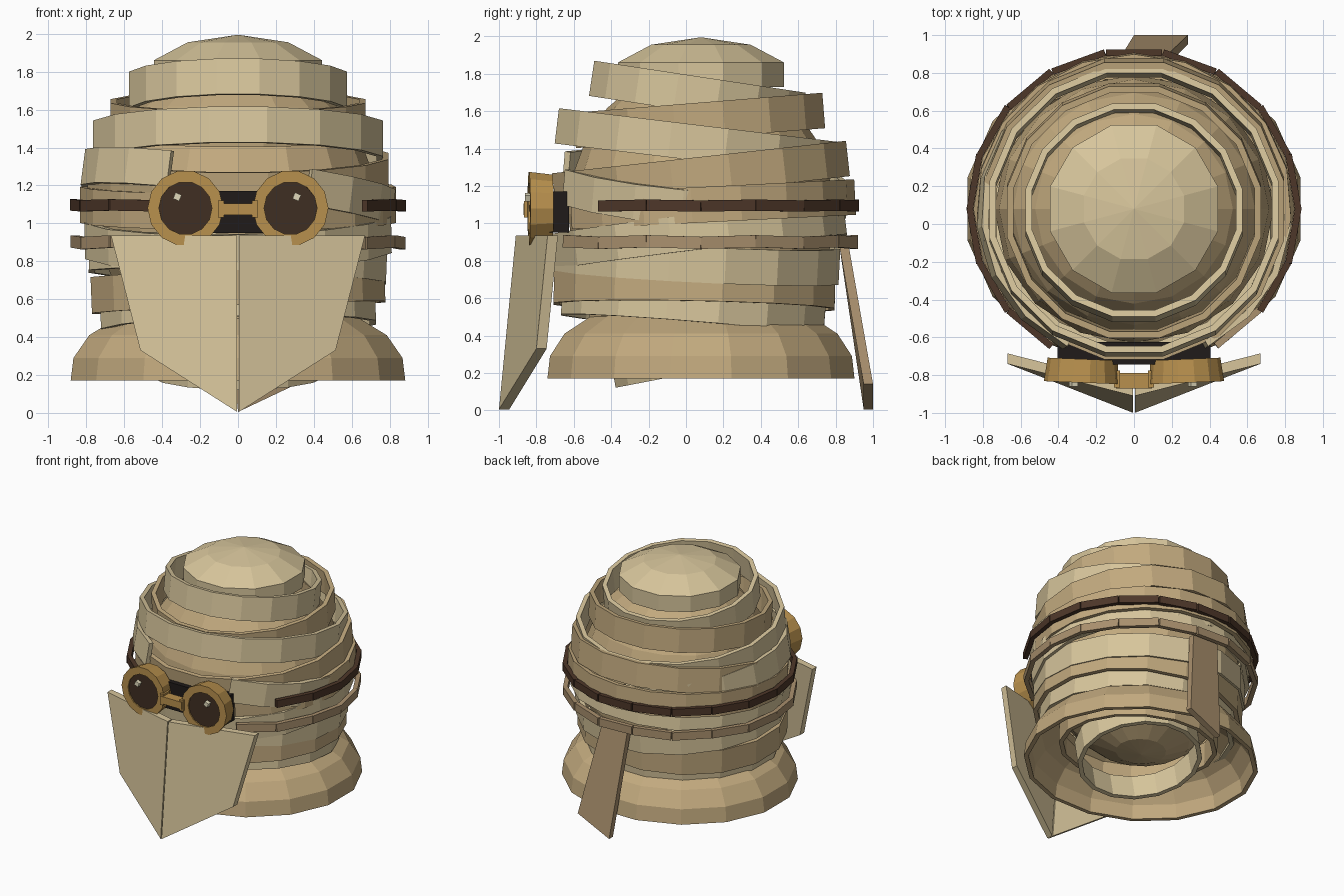
import bpy, bmesh
from math import sin, cos, pi, radians
from mathutils import Matrix

if "Cube" in bpy.data.objects:
    bpy.data.objects.remove(bpy.data.objects["Cube"])

CY = 0.08  # centre of the head in y


def mat(name, col):
    m = bpy.data.materials.new(name)
    m.diffuse_color = (*col, 1)
    m.use_nodes = True
    m.node_tree.nodes["Principled BSDF"].inputs["Base Color"].default_value = m.diffuse_color
    return m


LIGHT = mat("light_cloth", (0.68, 0.56, 0.33))
TAN = mat("tan_cloth", (0.54, 0.40, 0.21))
BELT = mat("belt_cloth", (0.40, 0.28, 0.155))
LEATHER = mat("leather", (0.075, 0.038, 0.022))
BRASS = mat("brass", (0.48, 0.28, 0.075))
LENS = mat("lens", (0.05, 0.028, 0.016))
BLACK = mat("black_pad", (0.014, 0.011, 0.010))
GLINT = mat("glint", (0.75, 0.70, 0.50))


def make(name, bm, material, loc=(0, 0, 0), rot=(0, 0, 0)):
    bmesh.ops.recalc_face_normals(bm, faces=bm.faces)
    me = bpy.data.meshes.new(name)
    bm.to_mesh(me)
    bm.free()
    me.materials.append(material)
    ob = bpy.data.objects.new(name, me)
    ob.location, ob.rotation_euler = loc, rot
    bpy.context.collection.objects.link(ob)
    return ob


def lathe(name, profile, n, material, loc, rot=(0, 0, 0), sy=1.0, closed=True, gap=0.0):
    """Sweep an (r, z) profile round z; gap leaves an opening facing -y."""
    bm = bmesh.new()
    steps = n + 1 if gap else n
    rows = []
    for i in range(steps):
        a = -pi / 2 + gap + (2 * pi - 2 * gap) * i / n
        if not gap:
            a += pi / n
        rows.append([bm.verts.new((r * cos(a), r * sin(a) * sy, z)) for r, z in profile])
    k = len(profile)
    for i in range(n):
        p, q = rows[i], rows[(i + 1) % steps]
        for j in range(k if closed else k - 1):
            bm.faces.new((p[j], q[j], q[(j + 1) % k], p[(j + 1) % k]))
    if gap and closed:
        bm.faces.new(rows[0])
        bm.faces.new(rows[-1])
    bmesh.ops.remove_doubles(bm, verts=bm.verts, dist=1e-5)
    return make(name, bm, material, loc, rot)


def box(name, size, material, loc, rot=(0, 0, 0)):
    bm = bmesh.new()
    bmesh.ops.create_cube(bm, size=1, matrix=Matrix.Diagonal((*size, 1)))
    return make(name, bm, material, loc, rot)


def slab(name, points, thick, material):
    """Flat sheet given thickness towards +y."""
    bm = bmesh.new()
    front = [bm.verts.new(p) for p in points]
    back = [bm.verts.new((x, y + thick, z)) for x, y, z in points]
    bm.faces.new(front)
    bm.faces.new(back[::-1])
    for i in range(len(points)):
        j = (i + 1) % len(points)
        bm.faces.new((front[i], back[i], back[j], front[j]))
    return make(name, bm, material)


# Inner head form under the wraps
bm = bmesh.new()
bmesh.ops.create_uvsphere(bm, u_segments=16, v_segments=12, radius=1,
                          matrix=Matrix.Diagonal((0.74, 0.71, 0.80, 1)))
make("head_core", bm, TAN, (0, CY, 1.05))

# Domed cap
lathe("cap", [(0, 1.73), (0.46, 1.73), (0.46, 1.86), (0.275, 1.955), (0, 1.995)],
      12, LIGHT, (0, CY, 0), closed=False)

# Wrapped cloth bands: radius, y centre, height, slope (front up), roll, colour, front gap
bands = [
    (0.475, 0.05, 0.30, -0.19, 0.00, LIGHT, 0),
    (0.60, 0.05, 0.42, 0.08, 0.03, TAN, 0),
    (0.74, 0.04, 0.55, 0.08, -0.03, LIGHT, 0),
    (0.79, 0.045, 0.65, 0.02, -0.04, TAN, 0),
    (0.80, 0.06, 0.81, 0.05, 0.04, LIGHT, 0),
    (0.825, 0.07, 0.94, -0.12, -0.02, LIGHT, 0),
    (0.835, 0.095, 1.10, -0.05, 0.00, TAN, 0.5),
    (0.83, 0.06, 1.185, 0.08, 0.13, LIGHT, 0.47),
    (0.81, 0.08, 1.26, -0.11, 0.00, TAN, 0),
    (0.78, 0.065, 1.43, 0.12, 0.00, LIGHT, 0),
    (0.685, 0.07, 1.55, -0.08, 0.00, TAN, 0),
    (0.585, 0.06, 1.69, 0.15, 0.00, LIGHT, 0),
]
for i, (r, cy, z, pitch, roll, m, gap) in enumerate(bands):
    lathe(f"wrap_band_{i + 1}", [(r - 0.035, -0.095), (r, -0.095), (r, 0.095), (r - 0.035, 0.095)],
          16, m, (0, cy, z), (-pitch, roll, 0), 0.97 if z < 1.2 else 0.995, gap=gap)

# Flared collar
lathe("collar", [(0.90, 0.17), (0.885, 0.29), (0.80, 0.41), (0.60, 0.53), (0.57, 0.51),
                 (0.77, 0.39), (0.85, 0.28), (0.865, 0.17)], 16, TAN, (0, CY, 0), sy=0.93)


# Segmented straps running round the back of the head, centred on the back
def strap(name, r, z, height, material, tilt, last):
    bm = bmesh.new()
    for k in range(-7, last + 1):
        a = radians(20 * k)
        m = (Matrix.Translation((r * sin(a), CY + r * 0.965 * cos(a), z)) @ Matrix.Rotation(-a, 4, "Z")
             @ Matrix.Rotation(tilt * (-1) ** k, 4, "Y") @ Matrix.Diagonal((0.295, 0.035, height, 1)))
        bmesh.ops.create_cube(bm, size=1, matrix=m)
    make(name, bm, material)


strap("goggle_strap", 0.857, 1.095, 0.06, LEATHER, 0.015, 6)
strap("mask_strap", 0.853, 0.90, 0.065, BELT, 0.03, 7)

# Face mask: two halves meeting at a centre ridge
for side, s in (("left", -1), ("right", 1)):
    slab(f"mask_{side}", [(s * 0.004, -0.91, 0.935), (s * 0.67, -0.74, 0.935),
                          (s * 0.515, -0.80, 0.33), (s * 0.004, -1.0, 0.005)], 0.055, LIGHT)

# Loose cloth tail at the back
slab("cloth_tail", [(-0.08, 0.82, 0.88), (0.15, 0.82, 0.88), (0.285, 0.95, 0.14), (0.0, 0.95, 0.005)],
     0.05, BELT)

# Goggles
box("goggle_pad", (0.81, 0.12, 0.22), BLACK, (0, -0.685, 1.06))
for side, s in (("left", -1), ("right", 1)):
    turn = (pi / 2, 0, s * 0.04)
    c = (s * 0.275, -0.78, 1.08)
    lathe(f"goggle_frame_{side}", [(0.14, -0.065), (0.185, -0.065), (0.20, 0.06), (0.14, 0.06)],
          14, BRASS, c, turn)
    lathe(f"goggle_lens_{side}", [(0, -0.03), (0.145, -0.03), (0.145, 0.05), (0, 0.05)],
          14, LENS, c, turn, closed=False)
    box(f"lens_glint_{side}", (0.035, 0.04, 0.035), GLINT,
        (-0.32 if s < 0 else 0.31, -0.84, 1.14), (0, 0.4, 0))
    box(f"bridge_clip_{side}", (0.03, 0.09, 0.09), BRASS, (s * 0.09, -0.82, 1.075))
box("goggle_bridge", (0.19, 0.08, 0.06), BRASS, (0, -0.83, 1.075))
